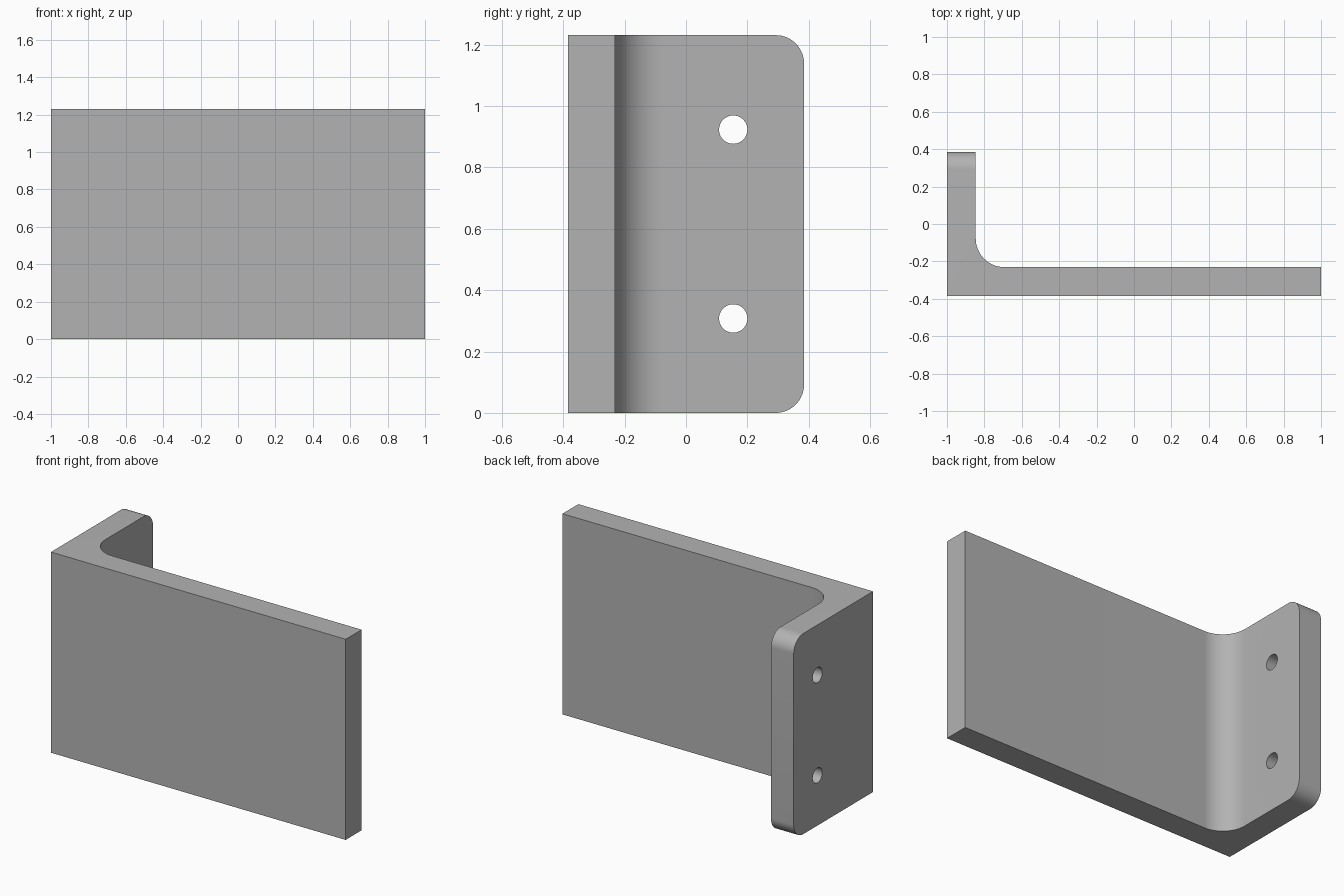
import bpy, bmesh, math
from mathutils import Matrix

if "Cube" in bpy.data.objects:
    bpy.data.objects.remove(bpy.data.objects["Cube"])

U = 1 / 13                                # the bracket is 26 x 10 x 16 units
X, Y, H = 13 * U, 5 * U, 16 * U
WALL, FILLET, CORNER, HOLE = 2 * U, 2 * U, 1.2 * U, 0.6 * U

grey = bpy.data.materials.new("grey metal")
grey.use_nodes = True
colour = (0.45, 0.45, 0.45, 1)
grey.diffuse_color = colour
grey.node_tree.nodes["Principled BSDF"].inputs["Base Color"].default_value = colour


def mesh_object(name, bm):
    mesh = bpy.data.meshes.new(name)
    bmesh.ops.recalc_face_normals(bm, faces=bm.faces)
    bm.to_mesh(mesh)
    bm.free()
    mesh.materials.append(grey)
    obj = bpy.data.objects.new(name, mesh)
    bpy.context.collection.objects.link(obj)
    return obj


# L-shaped profile with a filleted inner corner
inner_x, inner_y = -X + WALL, -Y + WALL
profile = [(-X, Y), (-X, -Y), (X, -Y), (X, inner_y)]
steps = 24
for i in range(steps + 1):
    a = math.radians(270 - 90 * i / steps)
    profile.append((inner_x + FILLET * (1 + math.cos(a)),
                    inner_y + FILLET * (1 + math.sin(a))))
profile.append((inner_x, Y))

# Extrude the profile upwards
bm = bmesh.new()
base = bm.faces.new([bm.verts.new((x, y, 0)) for x, y in profile])
extruded = bmesh.ops.extrude_face_region(bm, geom=[base])["geom"]
top = [v for v in extruded if isinstance(v, bmesh.types.BMVert)]
bmesh.ops.translate(bm, verts=top, vec=(0, 0, H))

# Round the two free corners of the short flange
ends = [e for e in bm.edges
        if all(v.co.y > Y - 0.001 for v in e.verts)
        and abs(e.verts[0].co.z - e.verts[1].co.z) < 0.001]
bmesh.ops.bevel(bm, geom=ends, offset=CORNER, segments=16, profile=0.5,
                affect='EDGES')
bracket = mesh_object("bracket", bm)

# Screw holes through the short flange
bm = bmesh.new()
for z in (4 * U, 12 * U):
    place = (Matrix.Translation((-X + WALL / 2, 2 * U, z))
             @ Matrix.Rotation(math.pi / 2, 4, 'Y'))
    bmesh.ops.create_cone(bm, cap_ends=True, segments=48, radius1=HOLE,
                          radius2=HOLE, depth=WALL * 2, matrix=place)
cutter = mesh_object("hole_cutter", bm)
cutter.hide_render = True

cut = bracket.modifiers.new("screw holes", 'BOOLEAN')
cut.operation = 'DIFFERENCE'
cut.solver = 'EXACT'
cut.object = cutter

bpy.ops.object.select_all(action='DESELECT')
bpy.context.view_layer.objects.active = bracket
bracket.select_set(True)
bpy.ops.object.modifier_apply(modifier=cut.name)
bpy.data.objects.remove(cutter)
bpy.ops.object.shade_smooth_by_angle(angle=math.radians(30))
